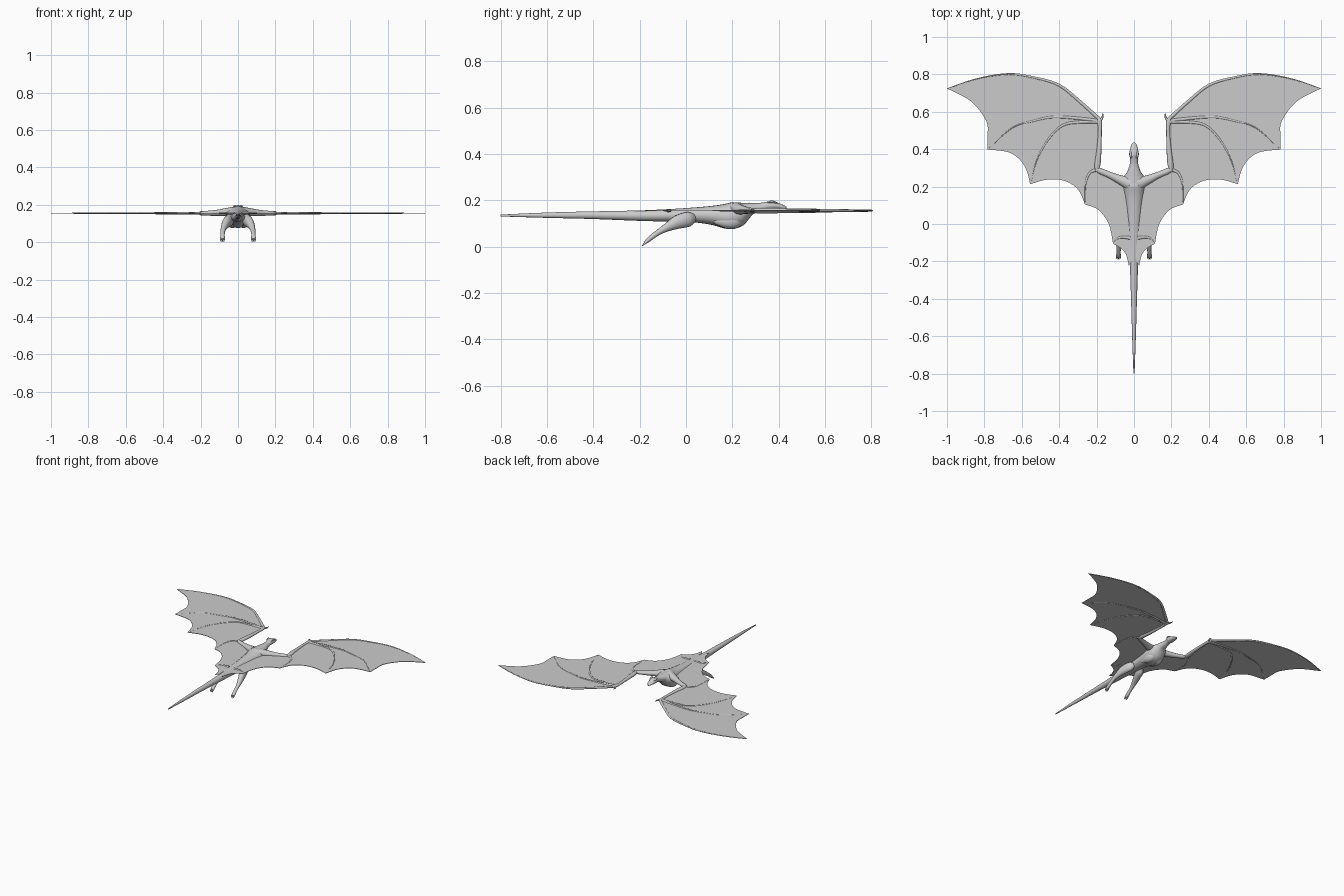
import bpy, bmesh, math
from mathutils import Vector


def spline(pts, n=5):
    """Catmull-Rom resampling of tuples of any length."""
    out = []
    for i in range(len(pts) - 1):
        a, b = pts[max(i - 1, 0)], pts[i]
        c, d = pts[i + 1], pts[min(i + 2, len(pts) - 1)]
        for k in range(n):
            t = k / n
            out.append(tuple(0.5 * (2 * q + (r - p) * t + (2 * p - 5 * q + 4 * r - s) * t * t
                                    + (3 * q - p - 3 * r + s) * t ** 3)
                             for p, q, r, s in zip(a, b, c, d)))
    return out + [tuple(pts[-1])]


def finish(name, bm, mirror):
    bmesh.ops.recalc_face_normals(bm, faces=bm.faces)
    me = bpy.data.meshes.new(name)
    bm.to_mesh(me)
    bm.free()
    ob = bpy.data.objects.new(name, me)
    bpy.context.collection.objects.link(ob)
    bpy.context.view_layer.objects.active = ob
    ob.select_set(True)
    bpy.ops.object.shade_smooth_by_angle(angle=math.radians(45))
    ob.select_set(False)
    if mirror:
        ob.modifiers.new("Mirror", 'MIRROR').use_mirror_merge = False
    return ob


def tube(name, pts, sides=12, mirror=True, n=5):
    """Loft ellipses along (x, y, z, half width, half height)."""
    pts = spline(pts, n)
    bm = bmesh.new()
    rings = []
    for i, p in enumerate(pts):
        t = Vector(pts[min(i + 1, len(pts) - 1)][:3]) - Vector(pts[max(i - 1, 0)][:3])
        t.normalize()
        side = t.cross(Vector((0, 0, 1))).normalized()
        up = side.cross(t)
        rings.append([bm.verts.new(Vector(p[:3])
                                   + side * (math.cos(a) * max(p[3], 0.001))
                                   + up * (math.sin(a) * max(p[4], 0.001)))
                      for a in (2 * math.pi * k / sides for k in range(sides))])
    for r, s in zip(rings, rings[1:]):
        for k in range(sides):
            j = (k + 1) % sides
            bm.faces.new((r[k], r[j], s[j], s[k]))
    bm.faces.new(rings[0])
    bm.faces.new(rings[-1])
    return finish(name, bm, mirror)


Z = 0.155

# Body, neck, head and tail in one loft: (y, top, bottom, half width)
profile = [(-0.80, 0.138, 0.130, 0.003), (-0.60, 0.147, 0.124, 0.010),
           (-0.40, 0.152, 0.119, 0.016), (-0.20, 0.156, 0.111, 0.023),
           (-0.05, 0.163, 0.107, 0.034), (0.05, 0.170, 0.103, 0.041),
           (0.12, 0.177, 0.092, 0.049), (0.18, 0.187, 0.076, 0.060),
           (0.22, 0.194, 0.083, 0.063), (0.25, 0.193, 0.110, 0.056),
           (0.28, 0.190, 0.137, 0.036), (0.32, 0.189, 0.150, 0.023),
           (0.35, 0.193, 0.158, 0.021), (0.373, 0.198, 0.158, 0.026),
           (0.40, 0.187, 0.160, 0.021), (0.422, 0.178, 0.161, 0.015),
           (0.434, 0.171, 0.163, 0.006)]
tube("body", [(0, y, (t + b) / 2, w, (t - b) / 2) for y, t, b, w in profile],
     sides=20, mirror=False, n=4)
tube("brow", [(0.014, 0.352, 0.190, 0.003, 0.003), (0.018, 0.372, 0.193, 0.007, 0.006),
              (0.013, 0.398, 0.183, 0.003, 0.003)], 8)

# Breast muscle and wing arm with folded elbow
tube("breast", [(0.035, 0.12, 0.11, 0.008, 0.01), (0.03, 0.18, 0.108, 0.028, 0.032),
                (0.027, 0.22, 0.115, 0.028, 0.032), (0.025, 0.245, 0.13, 0.008, 0.01)])
tube("upper_arm", [(0.02, 0.215, 0.165, 0.036, 0.026), (0.07, 0.235, 0.160, 0.025, 0.021),
                   (0.13, 0.262, 0.156, 0.017, 0.015), (0.18, 0.283, Z, 0.016, 0.012),
                   (0.205, 0.297, Z, 0.010, 0.009)])
tube("forearm", [(0.200, 0.280, Z, 0.008, 0.008), (0.195, 0.32, Z, 0.016, 0.012),
                 (0.187, 0.40, Z, 0.013, 0.011), (0.182, 0.50, Z, 0.010, 0.009),
                 (0.185, 0.55, Z, 0.013, 0.010), (0.19, 0.572, Z, 0.006, 0.006)])
tube("thumb_claw", [(0.185, 0.55, Z, 0.008, 0.007), (0.170, 0.568, Z, 0.006, 0.006),
                    (0.166, 0.594, Z, 0.001, 0.001)], 8)

# Wing fingers
edge = [(0.185, 0.56), (0.29, 0.655), (0.40, 0.742), (0.53, 0.782),
        (0.67, 0.802), (0.84, 0.776), (0.998, 0.724)]
fingers = {
    "first_finger": edge,
    "second_finger": [(0.185, 0.55), (0.30, 0.565), (0.43, 0.572), (0.53, 0.553),
                      (0.65, 0.515), (0.775, 0.405)],
    "third_finger": [(0.185, 0.545), (0.28, 0.545), (0.38, 0.528), (0.46, 0.45),
                     (0.52, 0.34), (0.55, 0.225)],
    "elbow_spur": [(0.195, 0.29), (0.235, 0.275), (0.258, 0.22), (0.262, 0.115)],
    "hip_spur": [(0.02, -0.075), (0.06, -0.07), (0.09, -0.078), (0.108, -0.098)],
}
for name, path in fingers.items():
    m = len(path) - 1
    tube(name, [(x, y, Z, 0.010 - 0.008 * i / m, 0.0075 - 0.0055 * i / m)
                for i, (x, y) in enumerate(path)], 8)

# Wing membrane: leading edge, scalloped trailing edge, back along body and arm
scallops = [
    [(0.998, 0.724), (0.87, 0.655), (0.79, 0.55), (0.783, 0.47), (0.783, 0.398)],
    [(0.783, 0.398), (0.66, 0.38), (0.585, 0.31), (0.555, 0.213)],
    [(0.555, 0.213), (0.46, 0.238), (0.37, 0.23), (0.30, 0.185), (0.262, 0.105)],
    [(0.262, 0.105), (0.19, 0.075), (0.135, 0.0), (0.112, -0.105)],
    [(0.112, -0.105), (0.07, -0.13), (0.042, -0.165), (0.028, -0.222)],
]
outline = list(spline(edge))
for s in scallops:
    outline += spline(s)[1:]
outline += [(0.010, -0.20), (0.012, 0.0), (0.012, 0.20), (0.07, 0.235),
            (0.195, 0.29), (0.185, 0.42)]
bm = bmesh.new()
face = bm.faces.new([bm.verts.new((x, y, Z - 0.0015)) for x, y in outline])
ext = bmesh.ops.extrude_face_region(bm, geom=[face], use_keep_orig=True)
bmesh.ops.translate(bm, vec=(0, 0, 0.003),
                    verts=[v for v in ext["geom"] if isinstance(v, bmesh.types.BMVert)])
bmesh.ops.triangulate(bm, faces=[f for f in bm.faces if len(f.verts) > 4])
finish("wing_membrane", bm, True)

# Trailing hind legs with clawed feet
tube("hind_leg", [(0.030, 0.035, 0.125, 0.012, 0.018), (0.045, 0.01, 0.118, 0.022, 0.032),
                  (0.060, -0.035, 0.106, 0.023, 0.030), (0.073, -0.08, 0.084, 0.018, 0.019),
                  (0.080, -0.115, 0.064, 0.013, 0.013), (0.082, -0.145, 0.043, 0.011, 0.011),
                  (0.083, -0.168, 0.024, 0.012, 0.009), (0.083, -0.178, 0.016, 0.007, 0.005)], 14)
for i, dx in enumerate((-0.009, 0, 0.009)):
    tube(f"toe_{i + 1}", [(0.083 + dx * 0.6, -0.158, 0.032, 0.005, 0.006),
                          (0.083 + dx, -0.176, 0.016, 0.0045, 0.005),
                          (0.083 + dx * 0.8, -0.190, 0.002, 0.001, 0.001)], 8)
